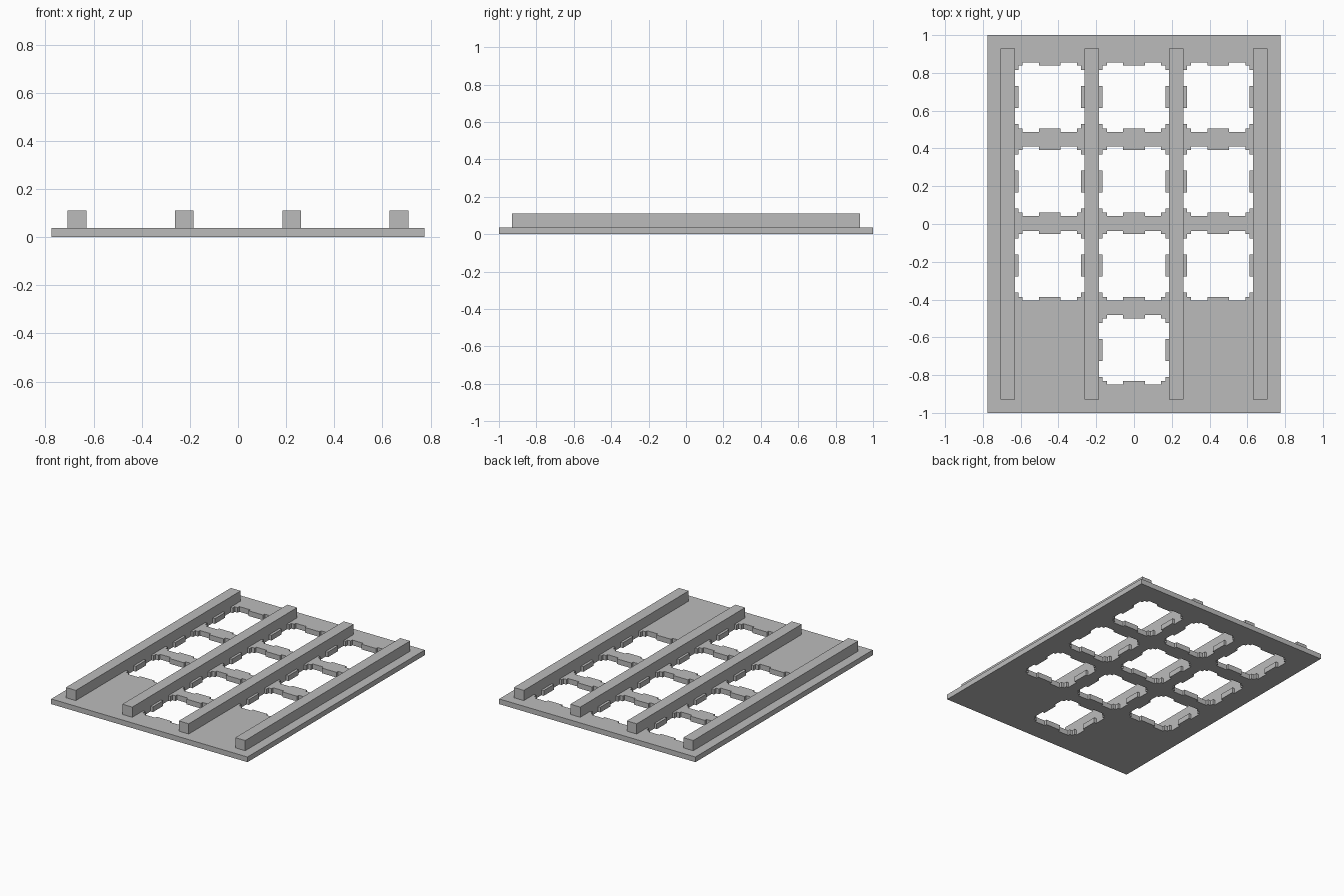
import bpy
import bmesh

if "Cube" in bpy.data.objects:
    bpy.data.objects.remove(bpy.data.objects["Cube"], do_unlink=True)

PITCH = 0.446          # spacing of cutouts and rails
PLATE_X, PLATE_Y, PLATE_Z = 0.775, 1.0, 0.037
RAIL_W, RAIL_Y, RAIL_TOP = 0.078, 0.93, 0.11

grey = bpy.data.materials.new("plain grey")
grey.use_nodes = True
colour = (0.5, 0.5, 0.5, 1)
grey.diffuse_color = colour
grey.node_tree.nodes["Principled BSDF"].inputs["Base Color"].default_value = colour


def finish(name, bm):
    bmesh.ops.recalc_face_normals(bm, faces=bm.faces)
    mesh = bpy.data.meshes.new(name)
    bm.to_mesh(mesh)
    bm.free()
    mesh.materials.append(grey)
    obj = bpy.data.objects.new(name, mesh)
    bpy.context.collection.objects.link(obj)
    return obj


def cutout(cx, cy):
    """Square opening with two notches along each side."""
    inner, outer, tab, end = 0.166, 0.184, 0.058, 0.143
    side = [(inner, -inner), (inner, -end), (outer, -end), (outer, -tab), (inner, -tab),
            (inner, tab), (outer, tab), (outer, end), (inner, end)]
    points = []
    for _ in range(4):
        points += [(cx + x, cy + y) for x, y in side]
        side = [(-y, x) for x, y in side]
    return points


# Plate: outline and cutouts filled, then given thickness
loops = [[(-PLATE_X, -PLATE_Y), (PLATE_X, -PLATE_Y), (PLATE_X, PLATE_Y), (-PLATE_X, PLATE_Y)]]
for row in range(4):
    for col in (-1, 0, 1):
        if row > 0 or col == 0:
            loops.append(cutout(col * PITCH, (row - 1.5) * PITCH + 0.003))

bm = bmesh.new()
for loop in loops:
    verts = [bm.verts.new((x, y, 0)) for x, y in loop]
    for i, v in enumerate(verts):
        bm.edges.new((verts[i - 1], v))
bmesh.ops.triangle_fill(bm, edges=bm.edges[:], use_beauty=True, normal=(0, 0, 1))
top = bmesh.ops.extrude_face_region(bm, geom=bm.faces[:], use_keep_orig=True)["geom"]
bmesh.ops.translate(bm, vec=(0, 0, PLATE_Z),
                    verts=[g for g in top if isinstance(g, bmesh.types.BMVert)])
finish("plate", bm)

# Rails running front to back between the columns
for i, name in enumerate(("right_outer", "right_inner", "left_inner", "left_outer")):
    bm = bmesh.new()
    bmesh.ops.create_cube(bm, size=1)
    bmesh.ops.scale(bm, vec=(RAIL_W, 2 * RAIL_Y, RAIL_TOP - PLATE_Z), verts=bm.verts)
    rail = finish(name + "_rail", bm)
    rail.location = ((i - 1.5) * PITCH, 0, (RAIL_TOP + PLATE_Z) / 2)
